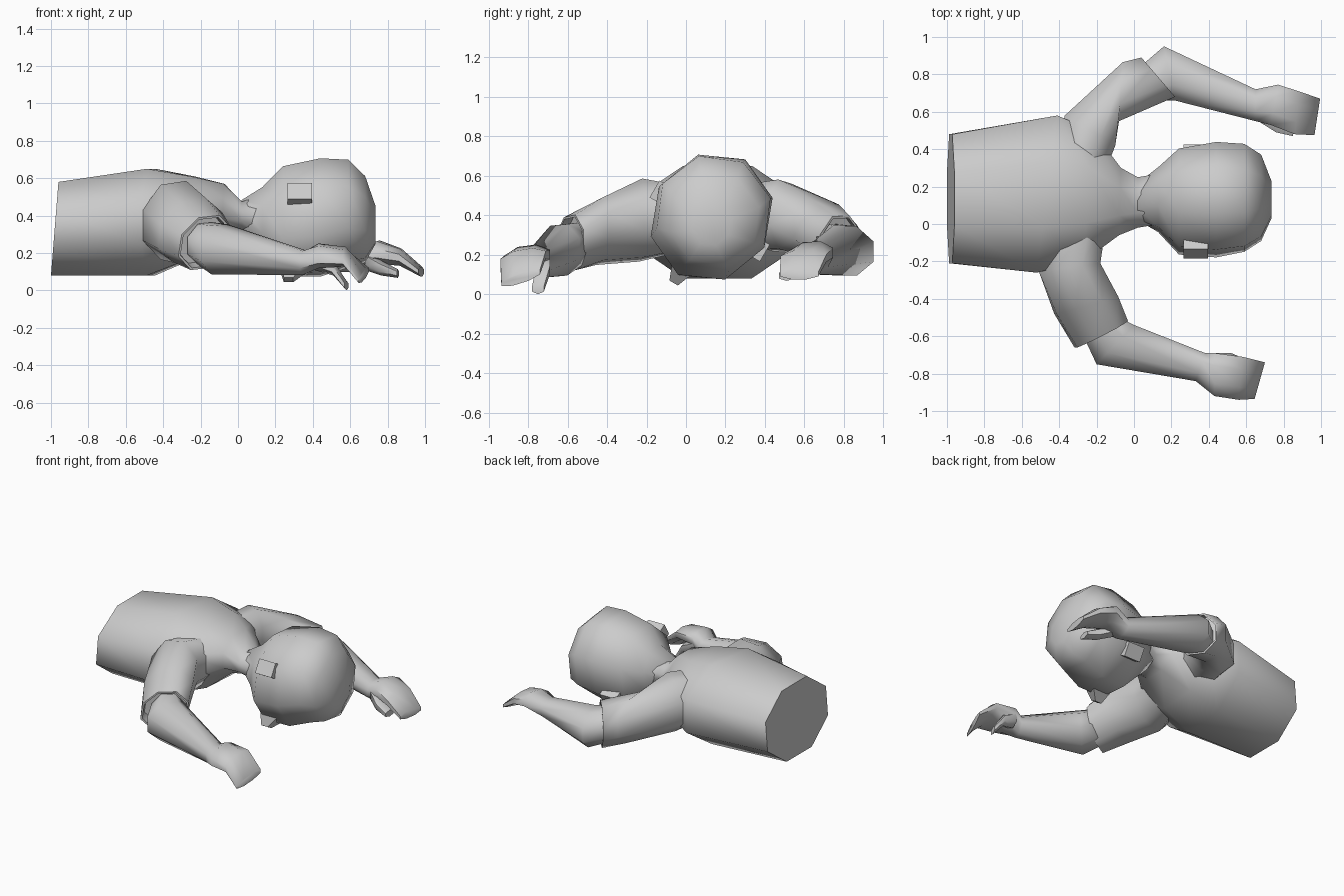
import bpy, bmesh
from math import cos, sin, pi, radians
from mathutils import Vector as V

if "Cube" in bpy.data.objects:
    bpy.data.objects.remove(bpy.data.objects["Cube"])


def loft(name, rings, n=8, angle=62, flat=True):
    """Skin a closed tube over rings given as (centre, half width, half height) vectors."""
    bm = bmesh.new()
    phase = pi / n if flat else 0
    k = 1 / cos(pi / n) if flat else 1
    loops = []
    for c, u, v in rings:
        loops.append([bm.verts.new(c + u * k * cos(2 * pi * i / n + phase)
                                   + v * k * sin(2 * pi * i / n + phase)) for i in range(n)])
    for a, b in zip(loops, loops[1:]):
        for i in range(n):
            j = (i + 1) % n
            bm.faces.new((a[i], a[j], b[j], b[i]))
    bm.faces.new(loops[0][::-1])
    bm.faces.new(loops[-1])
    bmesh.ops.recalc_face_normals(bm, faces=bm.faces)
    me = bpy.data.meshes.new(name)
    bm.to_mesh(me)
    bm.free()
    ob = bpy.data.objects.new(name, me)
    bpy.context.collection.objects.link(ob)
    bpy.ops.object.select_all(action='DESELECT')
    ob.select_set(True)
    bpy.context.view_layer.objects.active = ob
    bpy.ops.object.shade_smooth_by_angle(angle=radians(angle))
    return ob


def span(p, q, h, lean=0.0):
    """Ring running from side point p to side point q with half height h."""
    p, q = V(p), V(q)
    return ((p + q) / 2, (q - p) / 2, V((lean, 0, 1)) * h)


def sleeve(name, rings):
    """Sleeve tube whose open end folds back inside as a cuff."""
    (c0, _, _), (c, u, v) = rings[-2:]
    loft(name, rings + [(c, u * .92, v * .92), (c.lerp(c0, .3), u * .88, v * .88)])


# torso, lying face down, running into the neck
loft("torso", [
    span((-.98, -.21, .33), (-.98, .48, .33), .25, .08),
    span((-.52, -.26, .365), (-.41, .58, .365), .285),
    span((-.27, -.20, .39), (-.22, .50, .39), .22),
    span((-.08, -.06, .44), (-.07, .30, .44), .13),
    span((.02, -.02, .40), (.02, .25, .40), .075),
    span((.14, 0, .39), (.14, .27, .39), .12)])

# head, turned partly to one side
side = V((0, -.86, .5))
face = V((0, -.5, -.86))
loft("head", [(V((x, y, z)), side * a, face * b) for x, y, z, a, b in (
    (.02, .12, .39, .11, .09),
    (.13, .13, .37, .17, .20),
    (.24, .12, .37, .28, .32),
    (.44, .13, .39, .31, .34),
    (.59, .14, .41, .30, .30),
    (.68, .14, .38, .24, .24),
    (.735, .13, .35, .10, .11))], flat=False)
mid = V((.33, .12, .37))

# ears
for s in (1, -1):
    loft("ear", [(mid + side * s * d, V((.065, 0, 0)), face * .05) for d in (.22, .325)], n=4, angle=30)

# nose
loft("nose", [(mid + V((-.02, 0, 0)) + face * .25, V((.09, 0, 0)), side * .07),
              (mid + V((-.06, 0, 0)) + face * .365, V((.025, 0, 0)), side * .025)], n=4, angle=30)

# sleeves, growing out of the shoulders
sleeve("right_sleeve", [
    span((-.46, -.02, .36), (-.14, .06, .40), .15),
    span((-.51, -.25, .35), (-.18, -.21, .40), .20),
    span((-.42, -.48, .29), (-.09, -.39, .35), .16, .1),
    span((-.31, -.66, .24), (-.04, -.52, .27), .14, .15)])
sleeve("left_sleeve", [
    span((-.42, .34, .37), (-.20, .16, .40), .15),
    span((-.37, .58, .37), (-.10, .42, .42), .175),
    span((-.06, .865, .29), (-.08, .55, .34), .15),
    span((.04, .89, .25), (.22, .68, .24), .15)])

# bare forearms flowing into flat hands with drooping fingers
loft("right_forearm_and_hand", [
    span((-.27, -.60, .24), (-.08, -.50, .26), .11),
    span((-.20, -.75, .21), (.0, -.54, .23), .13),
    span((.33, -.84, .145), (.38, -.69, .15), .065),
    span((.43, -.92, .17), (.43, -.69, .20), .06),
    span((.56, -.94, .16), (.58, -.71, .20), .045),
    span((.645, -.935, .05), (.70, -.74, .11), .025)])
loft("left_forearm_and_hand", [
    span((.02, .83, .24), (.16, .66, .25), .11),
    span((.16, .95, .215), (.22, .66, .225), .125),
    span((.65, .72, .165), (.65, .55, .165), .065),
    span((.77, .745, .21), (.73, .53, .20), .06),
    span((.88, .71, .18), (.86, .48, .175), .045),
    span((.995, .67, .10), (.965, .475, .10), .025)])

# thumbs
loft("right_thumb", [
    span((.40, -.80, .16), (.42, -.69, .16), .045),
    span((.50, -.76, .12), (.52, -.69, .12), .035),
    span((.57, -.78, .025), (.59, -.72, .025), .022)], n=6)
loft("left_thumb", [
    span((.68, .63, .16), (.68, .54, .16), .045),
    span((.77, .57, .12), (.76, .49, .12), .035),
    span((.86, .55, .09), (.85, .47, .09), .02)], n=6)
